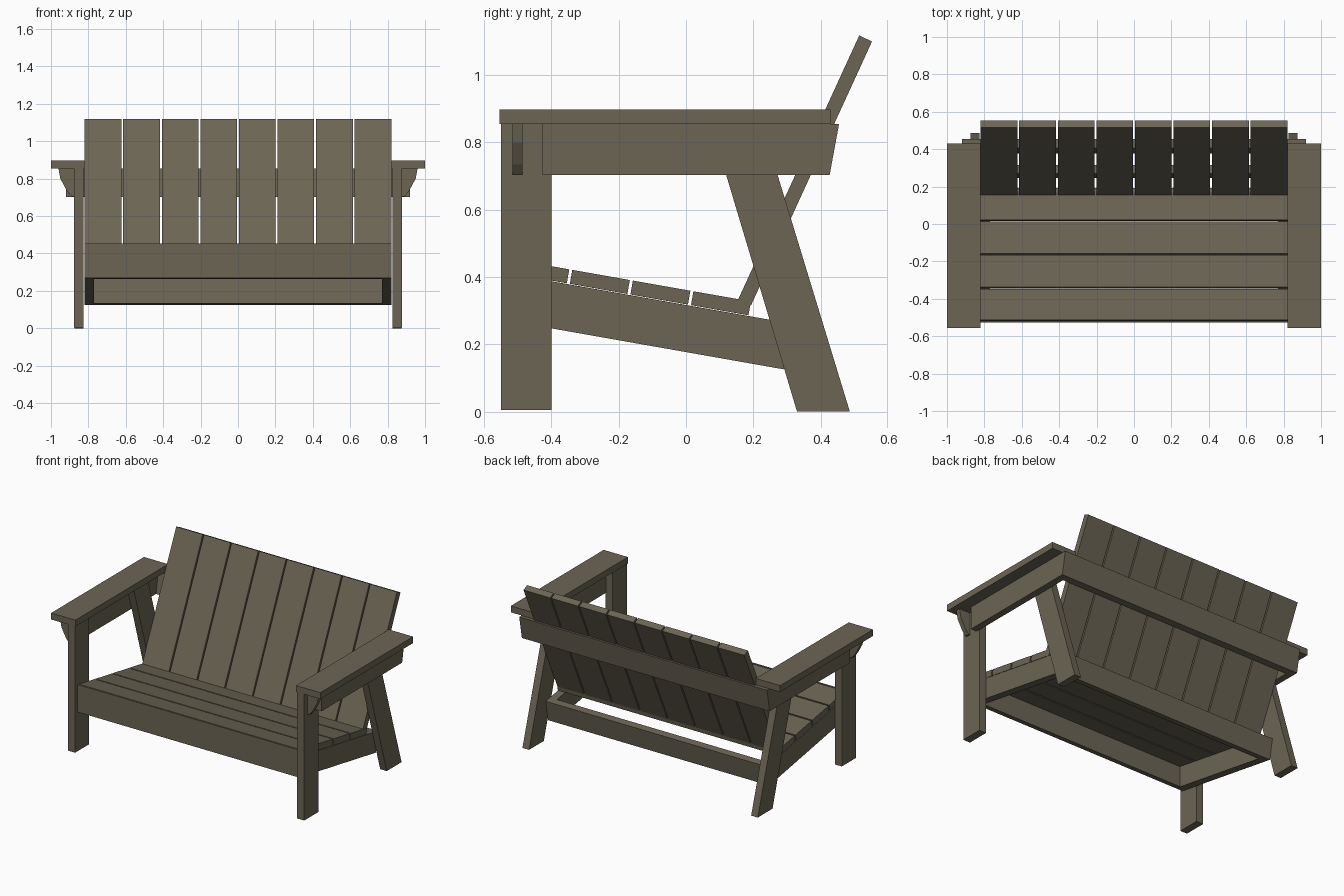
import bpy, bmesh, math
from mathutils import Vector

if "Cube" in bpy.data.objects:
    bpy.data.objects.remove(bpy.data.objects["Cube"])

wood = bpy.data.materials.new("weathered_wood")
wood.diffuse_color = (0.15, 0.13, 0.09, 1)
wood.use_nodes = True
wood.node_tree.nodes["Principled BSDF"].inputs["Base Color"].default_value = wood.diffuse_color


def prism(name, pts, lo, hi, axis="x"):
    """Extrude a (y,z) outline along x, or an (x,z) outline along y."""
    bm = bmesh.new()
    place = (lambda p, t: (t, p[0], p[1])) if axis == "x" else (lambda p, t: (p[0], t, p[1]))
    face = bm.faces.new([bm.verts.new(place(p, lo)) for p in pts])
    ext = bmesh.ops.extrude_face_region(bm, geom=[face])
    move = Vector((hi - lo, 0, 0)) if axis == "x" else Vector((0, hi - lo, 0))
    bmesh.ops.translate(bm, vec=move, verts=[v for v in ext["geom"] if isinstance(v, bmesh.types.BMVert)])
    bmesh.ops.recalc_face_normals(bm, faces=bm.faces)
    me = bpy.data.meshes.new(name)
    bm.to_mesh(me)
    bm.free()
    me.materials.append(wood)
    ob = bpy.data.objects.new(name, me)
    bpy.context.collection.objects.link(ob)
    return ob


def rect(a0, a1, z0, z1):
    return [(a0, z0), (a1, z0), (a1, z1), (a0, z1)]


# Seat plane slopes down 10 degrees towards the back
TILT = math.radians(10)
S, C = math.sin(TILT), math.cos(TILT)


def seat_board(y0, y1, top, depth):
    """Outline of a board lying 'top' below the seat plane, 'depth' thick."""
    def pt(y, d):
        return (y - d * S, 0.432 - (y + 0.4) * math.tan(TILT) - d * C)
    return [pt(y0, top), pt(y1, top), pt(y1, top + depth), pt(y0, top + depth)]


# Arms, legs and side rails on both sides
for side, s in (("left", -1), ("right", 1)):
    prism(f"front_leg_{side}", rect(-0.55, -0.40, 0.005, 0.855), s * 0.825, s * 0.877)
    prism(f"back_leg_{side}", [(0.33, 0), (0.487, 0), (0.226, 0.855), (0.074, 0.855)],
          s * 0.825, s * 0.874)
    prism(f"armrest_{side}", rect(-0.555, 0.43, 0.855, 0.898), s * 0.82, s * 1.0)
    prism(f"arm_rail_{side}", [(-0.427, 0.703), (0.427, 0.703), (0.455, 0.855), (-0.427, 0.855)],
          s * 0.874, s * 0.92)
    bracket = [(0.877, 0.705), (0.89, 0.705), (0.915, 0.735), (0.95, 0.80), (0.96, 0.855), (0.877, 0.855)]
    prism(f"arm_bracket_{side}", [(s * x, z) for x, z in bracket], -0.516, -0.486, "y")
    prism(f"seat_rail_{side}", seat_board(-0.48, 0.322, 0.044, 0.138), s * 0.77, s * 0.822)

# Seat boards
for i, (y0, y1) in enumerate([(-0.513, -0.347), (-0.338, -0.167), (-0.158, 0.013), (0.022, 0.193)]):
    prism(f"seat_slat_{i + 1}", seat_board(y0, y1, 0, 0.042), -0.822, 0.822)

# Front apron and rear stretcher
prism("front_apron", [(-0.527, 0.27), (-0.527, 0.454), (-0.519, 0.453), (-0.521, 0.408),
                      (-0.487, 0.402), (-0.487, 0.263)], -0.822, 0.822)
prism("rear_stretcher", seat_board(0.277, 0.322, 0.044, 0.138), -0.77, 0.77)

# Back crossbeam
prism("back_crossbeam", [(0.378, 0.703), (0.427, 0.703), (0.455, 0.855), (0.405, 0.855)], -0.874, 0.874)

# Leaning back boards
back = [(0.155, 0.333), (0.193, 0.315), (0.553, 1.1), (0.515, 1.118)]
width, pitch = 0.197, 0.2061
for i in range(8):
    x = (i - 3.5) * pitch
    prism(f"back_slat_{i + 1}", back, x - width / 2, x + width / 2)
